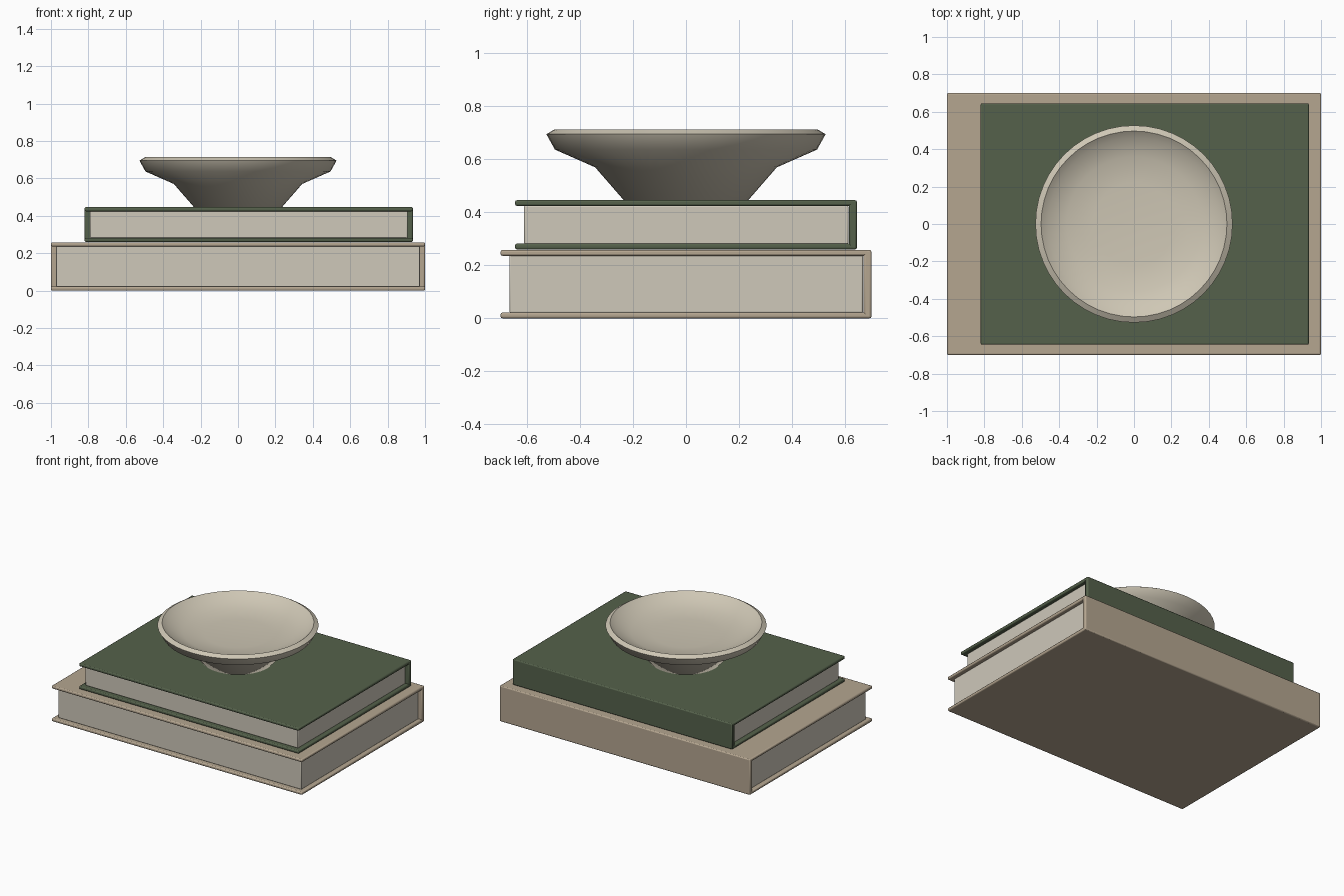
import bpy, bmesh, math

if "Cube" in bpy.data.objects:
    bpy.data.objects.remove(bpy.data.objects["Cube"])


def material(name, rgb):
    m = bpy.data.materials.new(name)
    m.diffuse_color = (*rgb, 1)
    m.use_nodes = True
    m.node_tree.nodes["Principled BSDF"].inputs["Base Color"].default_value = m.diffuse_color
    return m


cream = material("cream", (0.62, 0.57, 0.46))
paper = material("paper", (0.62, 0.58, 0.49))
tan = material("tan", (0.46, 0.38, 0.28))
green = material("green", (0.09, 0.12, 0.07))


def finish(obj, mat, angle):
    obj.data.materials.append(mat)
    bpy.ops.object.select_all(action='DESELECT')
    obj.select_set(True)
    bpy.context.view_layer.objects.active = obj
    bpy.ops.object.shade_smooth_by_angle(angle=math.radians(angle))


def box(name, x, y, z, mat, bevel=0.007):
    bpy.ops.mesh.primitive_cube_add(size=1)
    obj = bpy.context.object
    obj.name = name
    for v in obj.data.vertices:
        v.co = [sum(r) / 2 + c * (r[1] - r[0]) for c, r in zip(v.co, (x, y, z))]
    mod = obj.modifiers.new("soft_edges", 'BEVEL')
    mod.width = bevel
    mod.segments = 2
    finish(obj, mat, 40)


def book(name, x, y, z, mat, t=0.022, spine=0.03, inset=0.028):
    (x0, x1), (y0, y1), (z0, z1) = x, y, z
    # Two cover boards, spine along the back, recessed page block
    box(name + "_bottom_cover", x, (y0, y1 - 0.008), (z0, z0 + t), mat)
    box(name + "_top_cover", x, (y0, y1 - 0.008), (z1 - t, z1), mat)
    box(name + "_spine", x, (y1 - spine, y1), z, mat)
    box(name + "_pages", (x0 + inset, x1 - inset), (y0 + 0.034, y1 - spine - 0.002),
        (z0 + t - 0.002, z1 - t + 0.002), paper, 0.005)


book("large_book", (-1, 1), (-0.70, 0.70), (0, 0.258), tan)
book("small_book", (-0.82, 0.935), (-0.645, 0.645), (0.26, 0.446), green)

# Shallow bowl: lathe a profile from the foot, over the rim, to the inside centre
profile = [(0, 0.446), (0.235, 0.446), (0.343, 0.57), (0.495, 0.637),
           (0.527, 0.695), (0.497, 0.713), (0.46, 0.685), (0.36, 0.648),
           (0.22, 0.634), (0, 0.634)]
bm = bmesh.new()
verts = [bm.verts.new((r, 0, z)) for r, z in profile]
edges = [bm.edges.new(pair) for pair in zip(verts, verts[1:])]
bmesh.ops.spin(bm, geom=verts + edges, cent=(0, 0, 0), axis=(0, 0, 1),
               angle=math.tau, steps=48)
bmesh.ops.remove_doubles(bm, verts=bm.verts, dist=0.0005)
bmesh.ops.recalc_face_normals(bm, faces=bm.faces)
mesh = bpy.data.meshes.new("bowl")
bm.to_mesh(mesh)
bm.free()
bowl = bpy.data.objects.new("bowl", mesh)
bpy.context.collection.objects.link(bowl)
finish(bowl, cream, 60)
